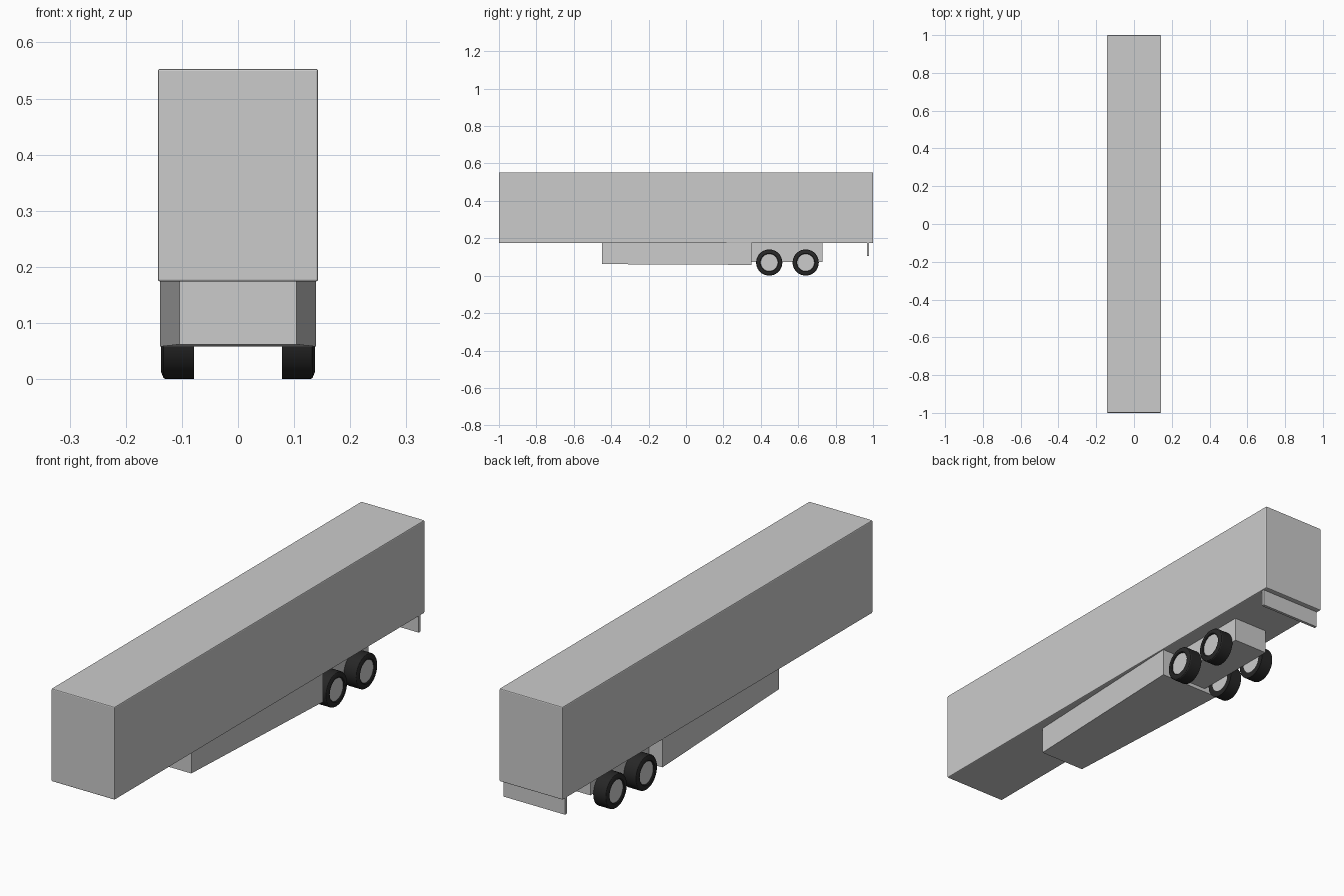
import bpy, bmesh, math
from mathutils import Matrix

if "Cube" in bpy.data.objects:
    bpy.data.objects.remove(bpy.data.objects["Cube"])


def new_object(name, bm, bevel=0.0):
    bmesh.ops.recalc_face_normals(bm, faces=bm.faces)
    mesh = bpy.data.meshes.new(name)
    bm.to_mesh(mesh)
    bm.free()
    obj = bpy.data.objects.new(name, mesh)
    bpy.context.collection.objects.link(obj)
    if bevel:
        mod = obj.modifiers.new("edge_bevel", "BEVEL")
        mod.width, mod.segments = bevel, 2
    return obj


def box(name, x, y, z, bevel=0.0):
    """Box from (min, max) ranges; x is a half width."""
    bm = bmesh.new()
    bmesh.ops.create_cube(bm, size=1)
    for v in bm.verts:
        v.co = (2 * x * v.co.x,
                y[0] + (v.co.y + 0.5) * (y[1] - y[0]),
                z[0] + (v.co.z + 0.5) * (z[1] - z[0]))
    return new_object(name, bm, bevel)


def lathe(name, profile, side, y, z, color=None):
    """Spin an (x, radius) profile about the axle."""
    bm = bmesh.new()
    verts = [bm.verts.new((px, 0, r)) for px, r in profile]
    edges = [bm.edges.new(p) for p in zip(verts, verts[1:])]
    bmesh.ops.spin(bm, geom=verts + edges, cent=(0, 0, 0), axis=(1, 0, 0),
                   angle=math.tau, steps=40)
    bmesh.ops.remove_doubles(bm, verts=bm.verts, dist=1e-5)
    bm.transform(Matrix.Translation((0, y, z)) @ Matrix.Diagonal((side, 1, 1, 1)))
    obj = new_object(name, bm)
    if color:
        obj.data.materials.append(color)
    bpy.context.view_layer.objects.active = obj
    bpy.ops.object.select_all(action="DESELECT")
    obj.select_set(True)
    bpy.ops.object.shade_smooth_by_angle(angle=math.radians(30))


# Cargo box
box("cargo_box", 0.143, (-1, 1), (0.174, 0.553), 0.004)

# Underbody fairing, narrowing and rising slightly to the front
fairing = box("underbody_fairing", 0.139, (-0.45, 0.35), (0.058, 0.178))
for v in fairing.data.vertices:
    if v.co.y < 0:
        v.co.x *= 0.104 / 0.139
        if v.co.z < 0.1:
            v.co.z = 0.062

# Axle carriage and rear guard
box("axle_carriage", 0.079, (0.349, 0.73), (0.073, 0.178))
box("rear_guard", 0.139, (0.967, 0.979), (0.105, 0.178))

# Wheels
rubber = bpy.data.materials.new("black_rubber")
rubber.diffuse_color = (0.02, 0.02, 0.02, 1)
rubber.use_nodes = True
rubber.node_tree.nodes["Principled BSDF"].inputs["Base Color"].default_value = rubber.diffuse_color
tyre = [(0.078, 0.046), (0.078, 0.07), (0.130, 0.07), (0.133, 0.068),
        (0.137, 0.058), (0.137, 0.049), (0.134, 0.046), (0.078, 0.046)]
hub = [(0.078, 0), (0.078, 0.046), (0.131, 0.046), (0.131, 0)]
for axle, y in (("front", 0.445), ("rear", 0.64)):
    for label, side in (("left", -1), ("right", 1)):
        lathe(f"{axle}_{label}_tyre", tyre, side, y, 0.0705, rubber)
        lathe(f"{axle}_{label}_hub", hub, side, y, 0.0705)
